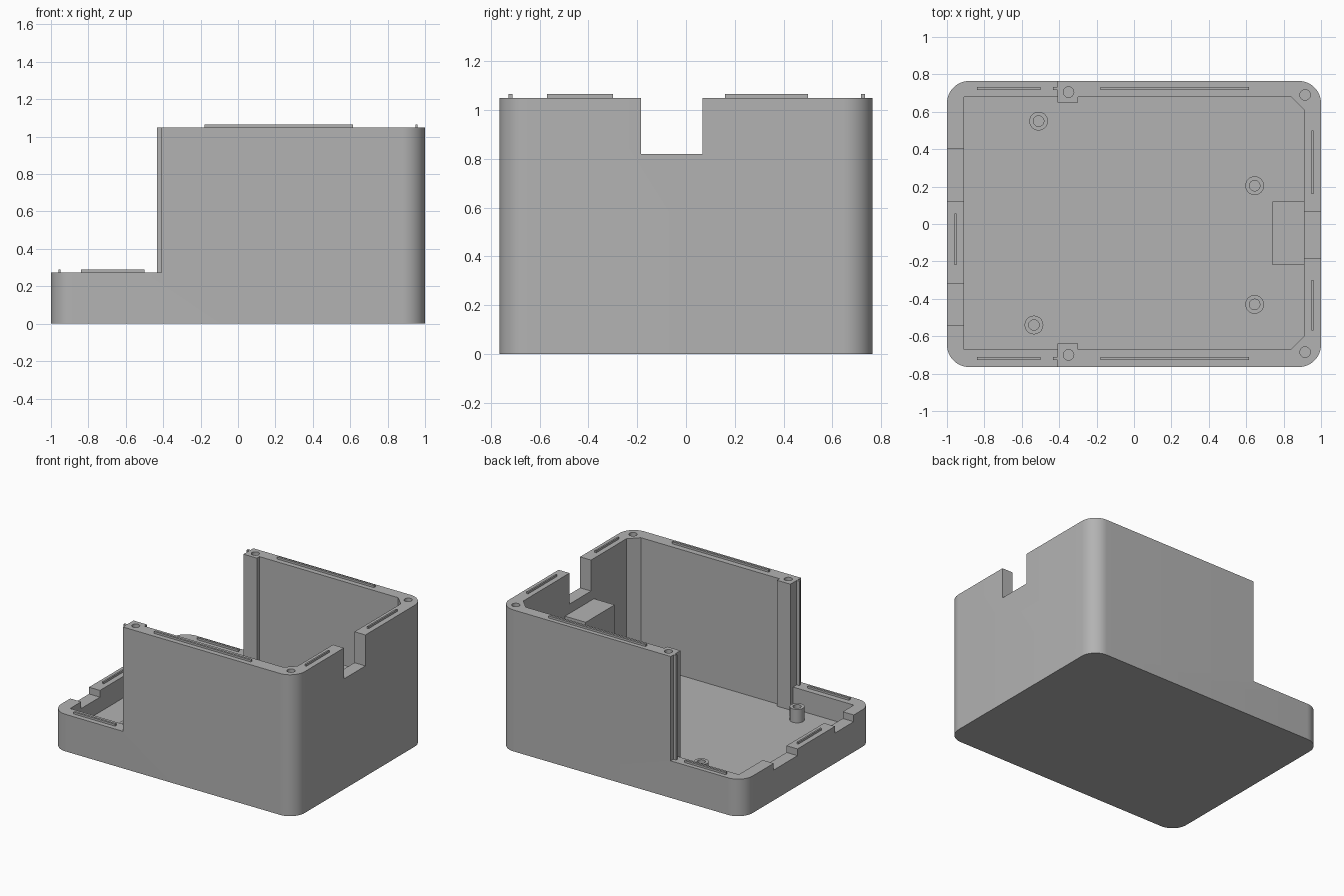
import bpy
import bmesh
import math

if "Cube" in bpy.data.objects:
    bpy.data.objects.remove(bpy.data.objects["Cube"])

LOW, HIGH, FLOOR, STEP = 0.275, 1.05, 0.115, -0.41

grey = bpy.data.materials.new("plain grey")
grey.use_nodes = True
grey.diffuse_color = (0.45, 0.45, 0.45, 1)
grey.node_tree.nodes["Principled BSDF"].inputs["Base Color"].default_value = (0.45, 0.45, 0.45, 1)


def prism(name, outline, z0, z1):
    """Extrude a flat outline from z0 up to z1."""
    bm = bmesh.new()
    face = bm.faces.new([bm.verts.new((x, y, z0)) for x, y in outline])
    top = bmesh.ops.extrude_face_region(bm, geom=[face])["geom"]
    for v in top:
        if isinstance(v, bmesh.types.BMVert):
            v.co.z = z1
    bmesh.ops.recalc_face_normals(bm, faces=bm.faces)
    mesh = bpy.data.meshes.new(name)
    bm.to_mesh(mesh)
    bm.free()
    mesh.materials.append(grey)
    obj = bpy.data.objects.new(name, mesh)
    bpy.context.collection.objects.link(obj)
    return obj


def box(name, x0, x1, y0, y1, z0, z1):
    return prism(name, [(x0, y0), (x1, y0), (x1, y1), (x0, y1)], z0, z1)


def arc(cx, cy, r, start, sweep, n):
    return [(cx + r * math.cos(start + sweep * i / n), cy + r * math.sin(start + sweep * i / n))
            for i in range(n + 1)]


def cylinder(name, x, y, r, z0, z1):
    return prism(name, arc(x, y, r, 0, math.tau, 32)[:-1], z0, z1)


def carve(obj, cutters):
    """Subtract every cutter, bake the result, drop the cutters."""
    for c in cutters:
        c.hide_render = True
        mod = obj.modifiers.new("cut", "BOOLEAN")
        mod.operation, mod.solver, mod.object = "DIFFERENCE", "EXACT", c
    bpy.context.view_layer.update()
    graph = bpy.context.evaluated_depsgraph_get()
    mesh = bpy.data.meshes.new_from_object(obj.evaluated_get(graph))
    obj.modifiers.clear()
    obj.data = mesh
    for c in cutters:
        bpy.data.objects.remove(c)


def smooth(obj):
    bpy.ops.object.select_all(action="DESELECT")
    obj.select_set(True)
    bpy.context.view_layer.objects.active = obj
    bpy.ops.object.shade_smooth_by_angle(angle=math.radians(30))


# Outer shell with rounded vertical corners
R, W = 0.12, 0.765
outline = []
for i, (sx, sy) in enumerate([(1, 1), (-1, 1), (-1, -1), (1, -1)]):
    outline += arc(sx * (1 - R), sy * (W - R), R, i * math.pi / 2, math.pi / 2, 12)
shell = prism("case_shell", outline, 0, HIGH)

# Cavity outline leaves screw columns at the step and chamfered far corners
cavity = [(-0.91, -0.67), (STEP, -0.67), (STEP, -0.64), (-0.30, -0.64), (-0.30, -0.67),
          (0.84, -0.67), (0.91, -0.60), (0.91, 0.61), (0.84, 0.68),
          (-0.30, 0.68), (-0.30, 0.65), (STEP, 0.65), (STEP, 0.68), (-0.91, 0.68)]
cutters = [
    prism("cavity_cutter", cavity, FLOOR, 1.3),
    box("step_cutter", -1.2, STEP, -1, 1, LOW, 1.4),
    box("cable_notch_cutter", 0.8, 1.2, -0.185, 0.067, 0.82, 1.4),
    box("low_notch_cutter", -1.2, -0.8, 0.12, 0.40, LOW - 0.05, 0.5),
    box("low_notch_cutter", -1.2, -0.8, -0.54, -0.32, LOW - 0.05, 0.5),
]
# Screw holes in the rim
for x, y in [(-0.35, 0.705), (-0.35, -0.70), (0.915, 0.69), (0.915, -0.685)]:
    cutters.append(cylinder("screw_cutter", x, y, 0.028, 0.75, 1.3))
carve(shell, cutters)
smooth(shell)

# Locating ridges on the rims and upright ribs on the step edges
for side, y in [("back", 0.725), ("front", -0.72)]:
    box(side + "_long_ridge", -0.18, 0.615, y - 0.008, y + 0.008, HIGH, HIGH + 0.015)
    box(side + "_low_ridge", -0.84, -0.50, y - 0.008, y + 0.008, LOW, LOW + 0.015)
    box(side + "_upright_rib", STEP - 0.022, STEP, y - 0.008, y + 0.008, LOW, HIGH)
for y0, y1 in [(0.16, 0.50), (-0.57, -0.30)]:
    box("end_ridge", 0.948, 0.96, y0, y1, HIGH, HIGH + 0.015)
box("low_end_ridge", -0.961, -0.949, -0.22, 0.055, LOW, LOW + 0.015)

# Support block under the cable notch
box("support_block", 0.74, 0.91, -0.22, 0.12, FLOOR, 0.75)

# Hollow board standoffs
for x, y in [(-0.51, 0.55), (0.645, 0.205), (0.645, -0.43), (-0.535, -0.54)]:
    post = cylinder("standoff", x, y, 0.05, FLOOR, FLOOR + 0.1)
    carve(post, [cylinder("bore_cutter", x, y, 0.028, FLOOR + 0.01, 0.5)])
    smooth(post)
